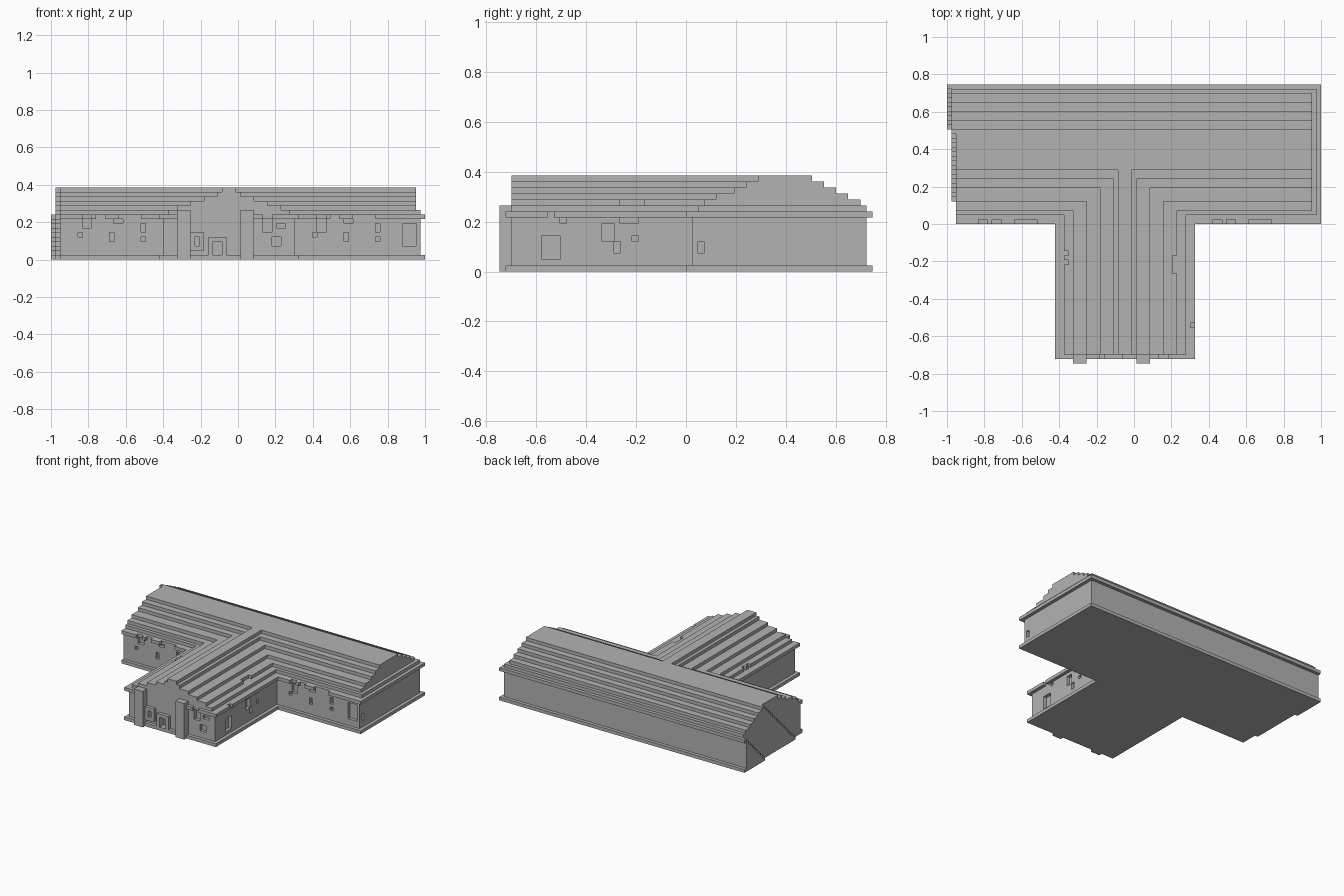
import bpy
import bmesh

if "Cube" in bpy.data.objects:
    bpy.data.objects.remove(bpy.data.objects["Cube"], do_unlink=True)

# The building sits on a block grid: 83 wide, 62 deep, 16 high
UNIT = 2 / 83
WIDTH, DEPTH = 83, 62

stone = bpy.data.materials.new("stone_grey")
stone.use_nodes = True
GREY = (0.45, 0.45, 0.45, 1)
stone.diffuse_color = GREY
stone.node_tree.nodes["Principled BSDF"].inputs["Base Color"].default_value = GREY


def place(x, y, z):
    return ((x - WIDTH / 2) * UNIT, (y - DEPTH / 2) * UNIT, z * UNIT)


def finish(name, bm):
    bmesh.ops.recalc_face_normals(bm, faces=bm.faces)
    mesh = bpy.data.meshes.new(name)
    bm.to_mesh(mesh)
    bm.free()
    mesh.materials.append(stone)
    obj = bpy.data.objects.new(name, mesh)
    bpy.context.collection.objects.link(obj)
    return obj


def add_prism(bm, outline, bottom, top):
    face = bm.faces.new([bm.verts.new(place(x, y, bottom)) for x, y in outline])
    moved = bmesh.ops.extrude_face_region(bm, geom=[face])["geom"]
    verts = [v for v in moved if isinstance(v, bmesh.types.BMVert)]
    bmesh.ops.translate(bm, verts=verts, vec=(0, 0, (top - bottom) * UNIT))


def boxes(name, ranges):
    """One object from boxes given as (x0, x1, y0, y1, z0, z1)."""
    bm = bmesh.new()
    for x0, x1, y0, y1, z0, z1 in ranges:
        add_prism(bm, [(x0, y0), (x1, y0), (x1, y1), (x0, y1)], z0, z1)
    return finish(name, bm)


def cut(target, ranges):
    cutter = boxes("cutter", ranges)
    cutter.hide_render = True
    mod = target.modifiers.new("openings", "BOOLEAN")
    mod.operation = "DIFFERENCE"
    mod.solver = "EXACT"
    mod.use_self = True
    mod.object = cutter
    bpy.context.view_layer.objects.active = target
    bpy.ops.object.modifier_apply(modifier=mod.name)
    bpy.data.objects.remove(cutter, do_unlink=True)


# T-shaped storeys: name, bottom, top, right end, hall front, hall back,
# wing left side, wing right side, wing front
LEFT_END = 2
STOREYS = [
    ("base_plinth", 0, 1, 83, 31, 62, 24, 55, 1),
    ("walls", 1, 9, 82, 32, 61, 25, 54, 2),
    ("eave", 9, 10, 83, 31, 62, 24, 55, 1),
    ("roof_step_lowest", 10, 11, 82, 33, 61, 26, 53, 2),
    ("roof_step_second", 11, 12, 81, 34, 60, 28, 51, 2),
    ("roof_step_third", 12, 13, 81, 36, 58, 31, 48, 2),
    ("roof_step_fourth", 13, 14, 81, 39, 56, 34, 45, 2),
    ("roof_step_fifth", 14, 15, 81, 41, 54, 37, 42, 2),
    ("roof_ridge", 15, 16, 81, 43, 52, 38, 41, 2),
]
parts = {}
for name, low, high, right, front, back, wing_l, wing_r, wing_f in STOREYS:
    bm = bmesh.new()
    add_prism(bm, [(LEFT_END, front), (wing_l, front), (wing_l, wing_f),
                   (wing_r, wing_f), (wing_r, front), (right, front),
                   (right, back), (LEFT_END, back)], low, high)
    parts[name] = finish(name, bm)

# Stepped slanting courses on the left end of the hall
inner, outer = [], []
for name, low, high, right, front, back, *wing in STOREYS:
    for row in range(low, high):
        start = max(front, 36 + row)
        if start < back:
            inner.append((1, LEFT_END, start, back, row, row + 1))
        if 52 + row < back:
            outer.append((0, 1, 52 + row, back, row, row + 1))
boxes("left_end_inner_courses", inner)
boxes("left_end_outer_courses", outer)

# Window and chip recesses, one block deep
hall_front = [(6, 7, 5, 6), (13, 14, 4, 6), (20, 21, 6, 8), (20, 21, 4, 5),
              (7, 9, 7, 9), (14, 16, 8, 9), (78, 81, 3, 8), (72, 73, 4, 5),
              (72, 73, 6, 8), (65, 66, 4, 6), (58, 59, 5, 6), (59, 61, 6, 9),
              (65, 67, 8, 9)]
gable_front = [(47, 49, 6, 9), (50, 52, 7, 8), (49, 51, 3, 5),
               (32, 33, 3, 5), (36, 38, 1, 4)]
wing_side = [(7, 10, 2, 6), (17, 19, 5, 8), (19, 20, 3, 5), (22, 23, 5, 6),
             (10, 11, 8, 9), (20, 23, 8, 9)]
openings = [(a, b, 30, 33, c, d) for a, b, c, d in hall_front]
openings += [(a, b, 0, 3, c, d) for a, b, c, d in gable_front]
openings += [(53, 56, a, b, c, d) for a, b, c, d in wing_side]
openings.append((81, 84, 33, 34, 3, 5))
cut(parts["walls"], openings)

# Gaps in the eave and chips in the roof
gaps = [(7, 9), (10, 12), (15, 20), (59, 61), (62, 64), (67, 72)]
eave_gaps = [(a, b, 30, 32, 8, 11) for a, b in gaps]
eave_gaps += [(31, 42, 0, 2, 8, 11), (47, 49, 0, 2, 8, 11), (54, 56, 8, 9, 8, 11)]
cut(parts["eave"], eave_gaps)
cut(parts["roof_step_lowest"], [(25, 27, y, y + 1, 9, 12) for y in (22, 24)])
cut(parts["roof_step_second"], [(50, 52, 20, 24, 10, 13)])

# Pillars beside the entrance
for side, x in (("right", 28), ("left", 42)):
    boxes(side + "_entrance_pillar", [(x, x + 3, 0, 2, 0, 11)])

# Raised frames around the entrance and its window
boxes("door_frame", [(35, 36, 1, 2, 1, 5), (38, 39, 1, 2, 1, 5), (36, 38, 1, 2, 4, 5)])
boxes("window_frame", [(31, 32, 1, 2, 2, 6), (33, 34, 1, 2, 2, 6),
                       (32, 33, 1, 2, 2, 3), (32, 33, 1, 2, 5, 6)])
